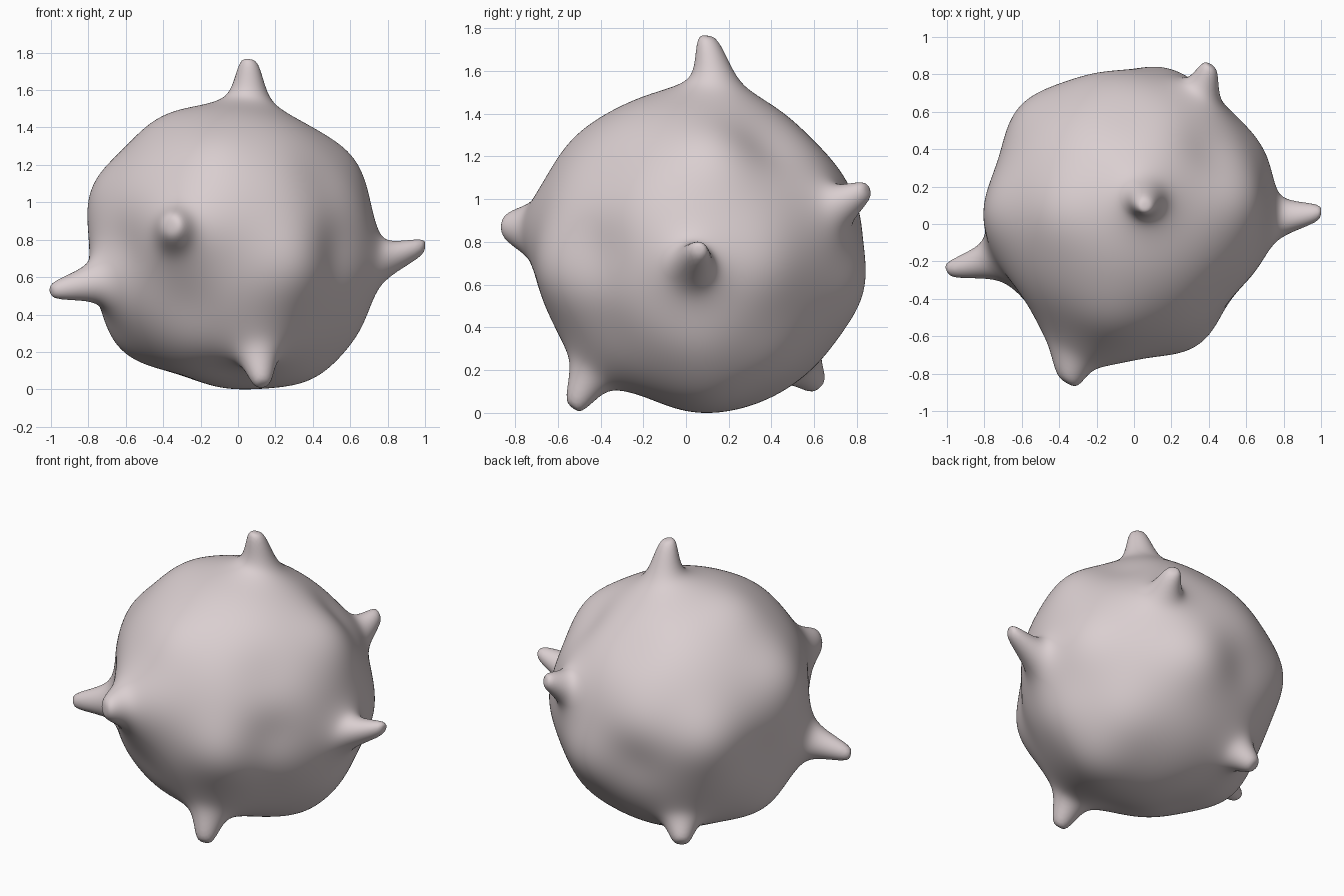
import bpy
import bmesh
import math
from mathutils import Vector

old = bpy.data.objects.get("Cube")
if old:
    bpy.data.objects.remove(old, do_unlink=True)

CENTRE = Vector((-0.03, 0.06, 0.765))
RADIUS = 0.765

# Broad swellings and hollows: direction from the centre, height
LUMPS = [
    ((-.4, 0, .7), .03), ((-.76, 0, .33), .05), ((-.58, .05, -.52), .045),
    ((.43, .05, -.69), .05), ((.62, .08, .46), .045), ((.2, .74, -.18), .05),
    ((-.15, .74, -.12), -.035), ((-.2, .74, .12), .02), ((-.55, .55, .05), .05),
    ((.7, .3, -.08), .035), ((.36, -.7, -.1), .045), ((-.1, -.75, .15), .03),
    ((-.6, -.45, 0), -.05), ((.56, -.48, 0), -.05), ((.5, -.45, .36), -.025),
    ((.52, -.46, -.36), -.025), ((-.7, .22, -.1), -.04), ((.45, .32, .5), -.045),
    ((0, -.28, -.67), -.04), ((0, .5, .5), -.02), ((-.27, 0, -.69), -.03),
    ((-.25, -.7, -.35), -.03), ((.44, .34, -.52), .03), ((.65, 0, -.4), .03),
    ((-.1, -.6, .5), .025), ((.6, .05, -.5), .015),
]
LUMPS = [(Vector(d).normalized(), h) for d, h in LUMPS]

# Spikes: root near the surface, tip, flare of the base, core width
SPIKES = [
    ((.06, .15, 1.5), (.06, .10, 1.77), .22, .08),
    ((.73, .02, .67), (1, .06, .77), .2, .075),
    ((-.74, -.2, .58), (-1, -.25, .53), .2, .075),
    ((-.35, -.66, .85), (-.36, -.85, .88), .4, .105),
    ((.11, -.45, .2), (.13, -.53, .03), .2, .08),
    ((.36, .68, .95), (.41, .85, 1.05), .2, .075),
    ((-.33, .52, .25), (-.4, .62, .13), .2, .08),
]


def skin(direction):
    """Lumpy surface point in a direction from the centre."""
    r = RADIUS
    for d, h in LUMPS:
        r += h * math.exp(-((direction - d).length / .28) ** 2)
    return CENTRE + direction * r


def spike_shape(dist, flare, width):
    """Blunt narrow core with a soft flared foot."""
    core = 1 / (1 + (dist / width) ** 4.5)
    foot = math.exp(-(dist / (width * 2.1)) ** 2)
    return (1 - flare) * core + flare * foot


spikes = []
for root, tip, flare, width in SPIKES:
    direction = (Vector(root) - CENTRE).normalized()
    spikes.append((direction, Vector(tip) - skin(direction), flare, width))

# Body drawn out of a fine sphere
bm = bmesh.new()
bmesh.ops.create_icosphere(bm, subdivisions=7, radius=1)
for v in bm.verts:
    direction = v.co.normalized()
    point = skin(direction)
    for axis, pull, flare, width in spikes:
        dist = (direction - axis).length * RADIUS
        if dist < .7:
            point += pull * spike_shape(dist, flare, width)
    v.co = point

# Rest the lowest point on the ground
lowest = min(v.co.z for v in bm.verts)
bmesh.ops.translate(bm, verts=bm.verts, vec=(0, 0, -lowest))

mesh = bpy.data.meshes.new("spiky_body")
bm.to_mesh(mesh)
bm.free()
mesh.shade_smooth()
body = bpy.data.objects.new("spiky_body", mesh)
bpy.context.collection.objects.link(body)

# Pale pinkish grey
mat = bpy.data.materials.new("pale_pink_grey")
mat.use_nodes = True
colour = (.7, .62, .63, 1)
mat.diffuse_color = colour
mat.node_tree.nodes["Principled BSDF"].inputs["Base Color"].default_value = colour
mesh.materials.append(mat)
